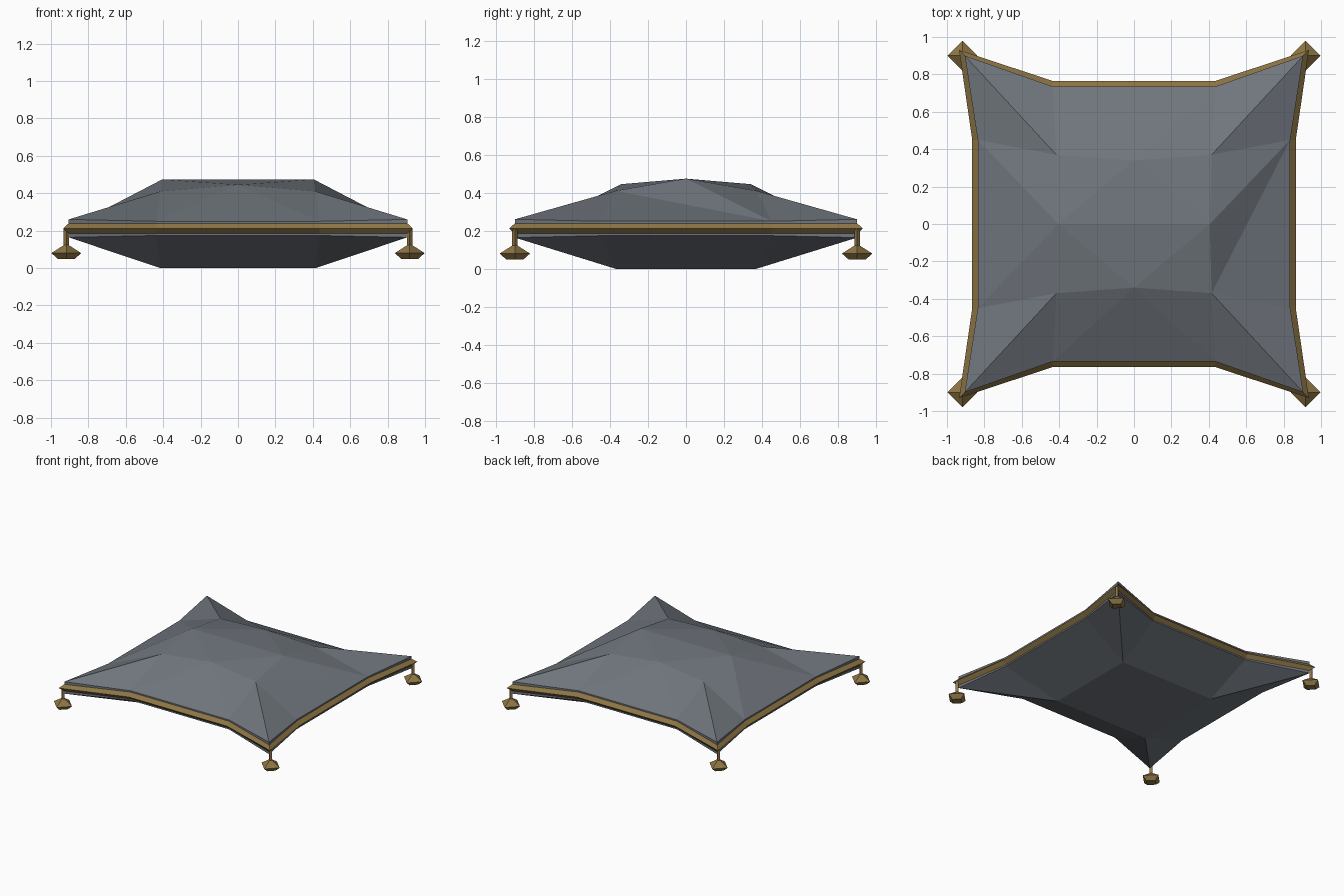
import bpy, bmesh, math

if "Cube" in bpy.data.objects:
    bpy.data.objects.remove(bpy.data.objects["Cube"])


def material(name, rgb):
    m = bpy.data.materials.new(name)
    m.diffuse_color = (*rgb, 1)
    m.use_nodes = True
    m.node_tree.nodes["Principled BSDF"].inputs["Base Color"].default_value = m.diffuse_color
    return m


def finish(bm, name, mat):
    bmesh.ops.recalc_face_normals(bm, faces=bm.faces)
    me = bpy.data.meshes.new(name)
    bm.to_mesh(me)
    bm.free()
    me.materials.append(mat)
    ob = bpy.data.objects.new(name, me)
    bpy.context.collection.objects.link(ob)
    return ob


fabric = material("slate_fabric", (0.16, 0.18, 0.205))
gold = material("old_gold", (0.27, 0.18, 0.06))

# Pinched outline, three points per quadrant: x, y, outward direction
outline = []
for sx, sy in ((1, 1), (-1, 1), (-1, -1), (1, -1)):
    q = [(0.835 * sx, 0.45 * sy, sx, 0),
         (0.905 * sx, 0.90 * sy, sx, sy),
         (0.435 * sx, 0.735 * sy, 0, sy)]
    outline += q if sx * sy > 0 else q[::-1]
N = len(outline)

# Cushion: rim wall, faceted top, flat bottom
bm = bmesh.new()
top, low = [], []
for x, y, dx, dy in outline:
    h = 0.048 if dx and dy else 0.038
    top.append(bm.verts.new((x, y, 0.212 + h)))
    low.append(bm.verts.new((x, y, 0.212 - h)))
for i in range(N):
    j = (i + 1) % N
    bm.faces.new((top[i], top[j], low[j], low[i]))

signs = ((1, 1), (-1, 1), (-1, -1), (1, -1))
crown = [bm.verts.new((0.415 * a, 0.37 * b, 0.41)) for a, b in signs]
base = [bm.verts.new((0.415 * a, 0.37 * b, 0.0)) for a, b in signs]
# middle points of the crown: back, left, front, right
mid = [bm.verts.new(c) for c in ((0, 0.34, 0.445), (-0.405, 0, 0.474),
                                 (0, -0.34, 0.445), (0.405, 0, 0.474))]
bm.faces.new((mid[3], mid[0], mid[1]))
bm.faces.new((mid[3], mid[1], mid[2]))
bm.faces.new(base)
for k in range(4):
    n = (k + 1) % 4
    a, b, c, d = (3 * k, 3 * k + 1, 3 * k + 2, (3 * k + 3) % N)
    # pinched corner and side panels, upper and lower
    for ring, inner in ((top, crown), (low, base)):
        bm.faces.new((inner[k], ring[a], ring[b]))
        bm.faces.new((inner[k], ring[b], ring[c]))
    bm.faces.new((base[k], low[c], low[d], base[n]))
    bm.faces.new((crown[k], mid[k], mid[k - 1]))
    if k == 3:
        # right side has one long crease
        bm.faces.new((crown[k], top[c], top[d]))
        bm.faces.new((crown[k], top[d], mid[k]))
    else:
        bm.faces.new((crown[k], top[c], mid[k]))
        bm.faces.new((top[c], top[d], mid[k]))
    bm.faces.new((top[d], crown[n], mid[k]))
finish(bm, "cushion", fabric)

# Piping: diamond section swept round the outline
bm = bmesh.new()
section = ((0.03, 0), (0, 0.027), (-0.02, 0), (0, -0.027))
rings = [[bm.verts.new((x + dx * o, y + dy * o, 0.212 + z)) for o, z in section]
         for x, y, dx, dy in outline]
for i in range(N):
    r, s = rings[i], rings[(i + 1) % N]
    for j in range(4):
        m = (j + 1) % 4
        bm.faces.new((r[j], s[j], s[m], r[m]))
finish(bm, "gold_piping", gold)

# Corner tassels: thin cord flaring into a four-sided tuft
profile = ((0.014, 0.212), (0.014, 0.122), (0.08, 0.08), (0.044, 0.048))
names = ("back_right", "back_left", "front_left", "front_right")
for (sx, sy), label in zip(signs, names):
    bm = bmesh.new()
    rings = [[bm.verts.new((0.918 * sx + r * math.cos(t * math.pi / 2),
                            0.90 * sy + r * math.sin(t * math.pi / 2), z))
              for t in range(4)] for r, z in profile]
    for r, s in zip(rings, rings[1:]):
        for j in range(4):
            m = (j + 1) % 4
            bm.faces.new((r[j], r[m], s[m], s[j]))
    bm.faces.new(rings[0])
    bm.faces.new(rings[-1])
    finish(bm, label + "_tassel", gold)
